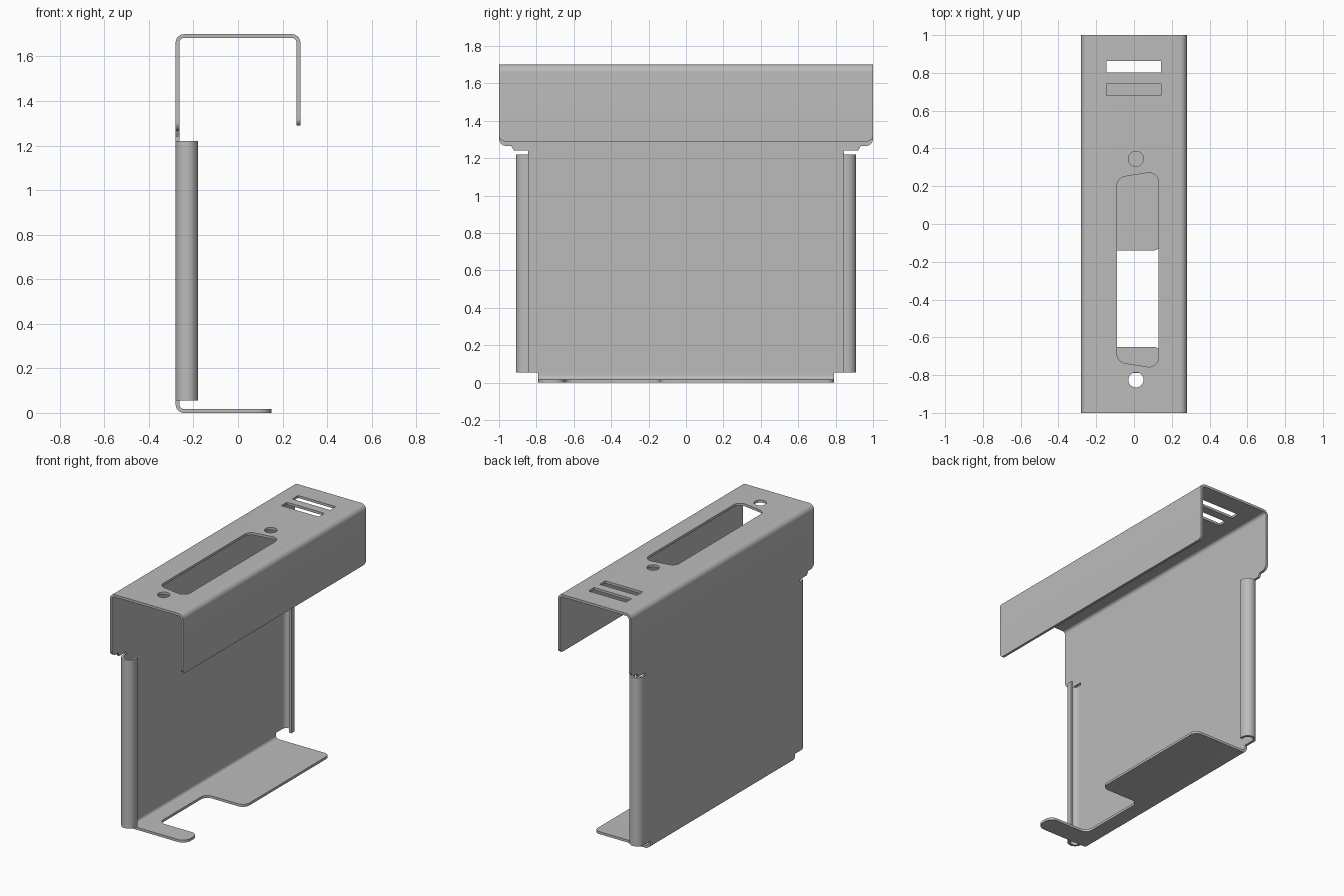
import bpy, bmesh, math
from mathutils import Vector

if "Cube" in bpy.data.objects:
    bpy.data.objects.remove(bpy.data.objects["Cube"], do_unlink=True)

T = 0.017        # sheet thickness
W, H = 0.28, 1.7  # half width and height of the bracket
SLIT = 0.86      # where the flat back plate meets the side curls

steel = bpy.data.materials.new("grey steel")
steel.use_nodes = True
GREY = (0.5, 0.5, 0.5, 1)
steel.diffuse_color = GREY
steel.node_tree.nodes["Principled BSDF"].inputs["Base Color"].default_value = GREY


def rounded(points, steps=8):
    """Outline from (u, v) or (u, v, radius) corners, with the radii filleted."""
    out = []
    for i, corner in enumerate(points):
        p = Vector(corner[:2])
        if len(corner) < 3:
            out.append(p)
            continue
        a = (Vector(points[i - 1][:2]) - p).normalized()
        b = (Vector(points[(i + 1) % len(points)][:2]) - p).normalized()
        half = a.angle(b) / 2
        r = corner[2]
        centre = p + (a + b).normalized() * (r / math.sin(half))
        start = p + a * (r / math.tan(half)) - centre
        end = p + b * (r / math.tan(half)) - centre
        sweep = math.atan2(start.x * end.y - start.y * end.x, start.dot(end))
        for k in range(steps + 1):
            t = sweep * k / steps
            c, s = math.cos(t), math.sin(t)
            out.append(centre + Vector((start.x * c - start.y * s, start.x * s + start.y * c)))
    return out


def prism(name, outline, axis, low, high):
    """Extrude a flat outline along one axis."""
    place = {"X": lambda p, w: (w, p[0], p[1]),
             "Y": lambda p, w: (p[0], w, p[1]),
             "Z": lambda p, w: (p[0], p[1], w)}[axis]
    bm = bmesh.new()
    ends = [[bm.verts.new(place(p, w)) for p in outline] for w in (low, high)]
    n = len(outline)
    for ring in ends:
        bm.faces.new(ring)
    for i in range(n):
        j = (i + 1) % n
        bm.faces.new((ends[0][i], ends[0][j], ends[1][j], ends[1][i]))
    bmesh.ops.recalc_face_normals(bm, faces=bm.faces)
    mesh = bpy.data.meshes.new(name)
    bm.to_mesh(mesh)
    bm.free()
    mesh.materials.append(steel)
    obj = bpy.data.objects.new(name, mesh)
    bpy.context.collection.objects.link(obj)
    return obj


def activate(obj):
    bpy.ops.object.select_all(action="DESELECT")
    obj.select_set(True)
    bpy.context.view_layer.objects.active = obj


def cut(target, cutter):
    mod = target.modifiers.new("cut", "BOOLEAN")
    mod.operation, mod.solver, mod.object = "DIFFERENCE", "EXACT", cutter
    activate(target)
    bpy.ops.object.modifier_apply(modifier=mod.name)
    bpy.data.objects.remove(cutter, do_unlink=True)


def smooth(obj):
    activate(obj)
    bpy.ops.object.shade_smooth_by_angle(angle=math.radians(35))


# Folded sheet: front flap, top, back plate and bottom flange
R = 0.038
outer = [(W, 1.29), (W, H, R), (-W, H, R), (-W, 0, R), (0.2, 0)]
inner = [(0.2, T), (T - W, T, R - T), (T - W, H - T, R - T), (W - T, H - T, R - T), (W - T, 1.29)]
sheet = prism("folded_sheet", rounded(outer + inner), "Y", -1, 1)

# Stepped side edges of the back plate, and rounded flap corners
side = [(1.2, -0.2), (0.79, -0.2), (0.79, 0.055), (SLIT, 0.055), (SLIT, 1.22), (0.845, 1.22),
        (0.845, 1.24), (0.92, 1.24), (0.935, 1.265), (1, 1.265, 0.04), (1, 1.32), (1.2, 1.32)]
flap = [(1.2, 1.2), (0.9, 1.2), (0.9, 1.29), (1, 1.29, 0.03), (1, 1.35), (1.2, 1.35)]
for s in (-1, 1):
    for shape, low, high in ((side, -0.5, 0.22), (flap, 0.24, 0.5)):
        outline = rounded([(s * c[0], *c[1:]) for c in shape])
        cut(sheet, prism("edge_cutter", outline, "X", low, high))

# Bottom flange outline with its deep notch
notch = [(0.4, 1), (0, 1), (0, 0.79), (0.15, 0.79, 0.04), (0.15, -0.14, 0.05),
         (-0.15, -0.14, 0.05), (-0.15, -0.65, 0.05), (0.15, -0.65, 0.05),
         (0.15, -0.79, 0.06), (0, -0.79), (0, -1), (0.4, -1)]
cut(sheet, prism("notch_cutter", rounded(notch), "Z", -0.1, 0.05))

# Openings in the top: slanted window, two screw holes, two slots
openings = [rounded([(-0.09, 0.245, 0.05), (0.13, 0.28, 0.05), (0.13, -0.765, 0.05), (-0.09, -0.73, 0.05)])]
for y in (0.345, -0.825):
    openings.append([(0.01 + 0.04 * math.cos(k * math.tau / 32), y + 0.04 * math.sin(k * math.tau / 32))
                     for k in range(32)])
for y in (0.71, 0.832):
    openings.append([(-0.145, y - 0.031), (0.142, y - 0.031), (0.142, y + 0.031), (-0.145, y + 0.031)])
for outline in openings:
    cut(sheet, prism("opening_cutter", outline, "Z", 1.6, 1.8))
smooth(sheet)

# Curled side edges, each a U bend returning towards the middle
RC = 0.05
for name, s in (("left_curl", 1), ("right_curl", -1)):
    def arc(r):
        angles = [-math.pi / 2 + math.pi * k / 20 for k in range(21)]
        return [(-W + RC + r * math.sin(a), s * (SLIT + r * math.cos(a))) for a in angles]
    lip = [(-W + 2 * RC, s * 0.84), (-W + 2 * RC - T, s * 0.84)]
    smooth(prism(name, arc(RC) + lip + arc(RC - T)[::-1], "Z", 0.055, 1.22))
